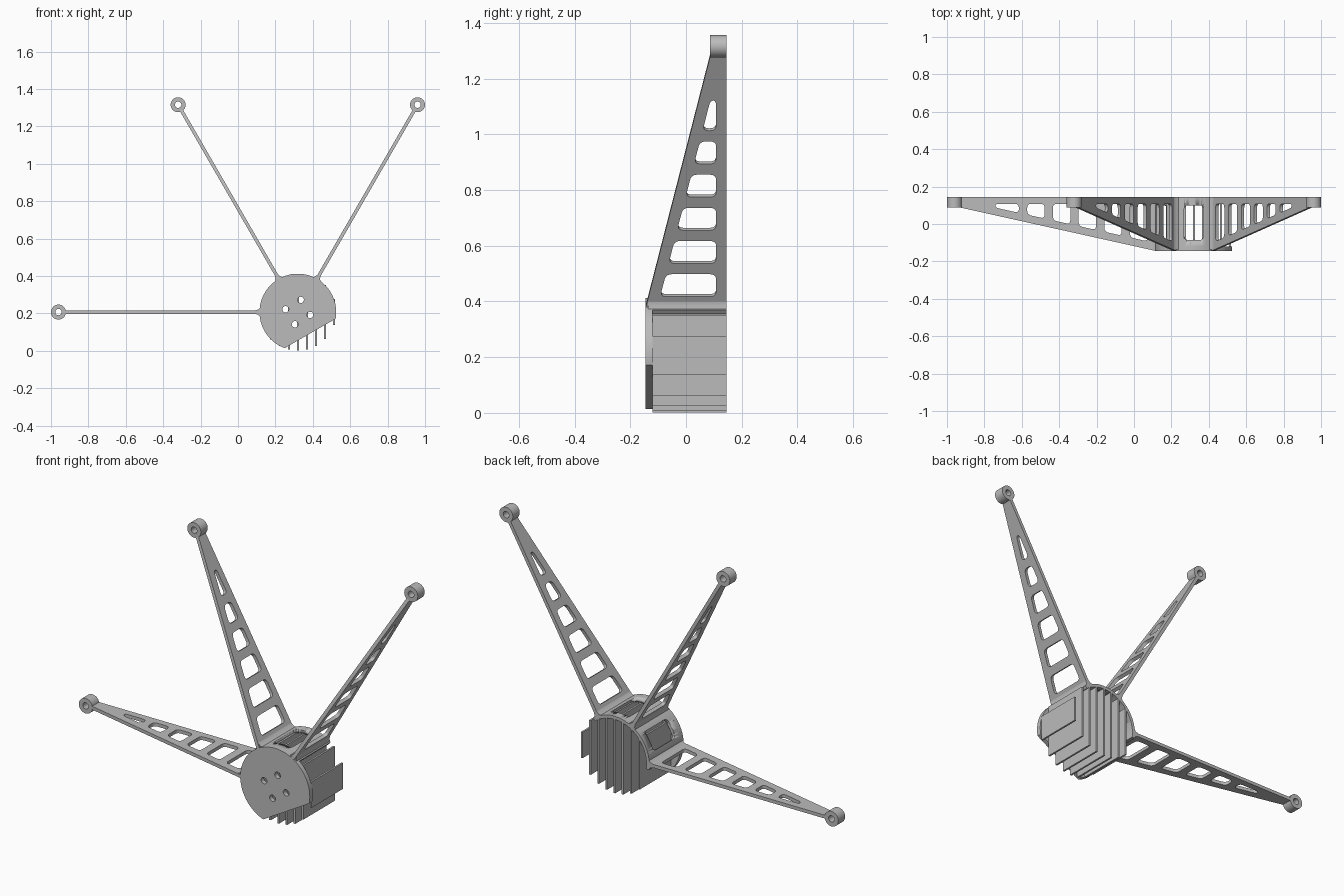
import bpy, bmesh
from math import sin, cos, radians, sqrt
from mathutils import Matrix, Vector

if "Cube" in bpy.data.objects:
    bpy.data.objects.remove(bpy.data.objects["Cube"])

HUB = Vector((0.32, 0, 0.207))
R, INNER = 0.205, 0.188        # hub radius, inside of the collar
FRONT, DISC_BACK, BACK = -0.145, -0.12, 0.145
ARM_ANGLES = (180, 120, 60)
REACH = 1.28                   # hub centre to arm tip

grey = bpy.data.materials.new("light_grey")
grey.use_nodes = True
grey.diffuse_color = (0.5, 0.5, 0.5, 1)
grey.node_tree.nodes["Principled BSDF"].inputs["Base Color"].default_value = (0.5, 0.5, 0.5, 1)


def frame(x_axis, y_axis, origin):
    """Matrix whose local z is the plate's thickness direction."""
    x, y = Vector(x_axis), Vector(y_axis)
    m = Matrix((x, y, x.cross(y))).transposed().to_4x4()
    m.translation = origin
    return m


def facing_front(y):
    return frame((1, 0, 0), (0, 0, 1), HUB + Vector((0, y, 0)))


def arc(cx, cy, r, start, end, n):
    return [(cx + r * cos(radians(start + (end - start) * i / n)),
             cy + r * sin(radians(start + (end - start) * i / n))) for i in range(n + 1)]


def circle(cx, cy, r, n=32):
    return arc(cx, cy, r, 0, 360, n)[:-1]


def rounded(corners, r, steps=5):
    """Polygon with its corners eased by short quadratic curves."""
    pts = []
    for i, c in enumerate(corners):
        c = Vector(c)
        a, b = Vector(corners[i - 1]), Vector(corners[(i + 1) % len(corners)])
        p = c + (a - c).normalized() * min(r, (a - c).length * 0.48)
        q = c + (b - c).normalized() * min(r, (b - c).length * 0.48)
        for k in range(steps + 1):
            t = k / steps
            pts.append(tuple(p * (1 - t) ** 2 + c * 2 * t * (1 - t) + q * t * t))
    return pts


def plate(name, loops, thickness, matrix):
    """Filled outline with holes, extruded evenly to both sides."""
    curve = bpy.data.curves.new(name, "CURVE")
    curve.dimensions, curve.fill_mode = "2D", "BOTH"
    curve.extrude = thickness / 2
    for loop in loops:
        s = curve.splines.new("POLY")
        s.points.add(len(loop) - 1)
        for p, (x, y) in zip(s.points, loop):
            p.co = (x, y, 0, 1)
        s.use_cyclic_u = True
    temp = bpy.data.objects.new(name + "_outline", curve)
    bpy.context.collection.objects.link(temp)
    deps = bpy.context.evaluated_depsgraph_get()
    mesh = bpy.data.meshes.new_from_object(temp.evaluated_get(deps))
    bpy.data.objects.remove(temp)
    bm = bmesh.new()
    bm.from_mesh(mesh)
    bmesh.ops.remove_doubles(bm, verts=bm.verts, dist=1e-5)
    bmesh.ops.transform(bm, matrix=matrix, verts=bm.verts)
    bmesh.ops.recalc_face_normals(bm, faces=bm.faces)
    bm.to_mesh(mesh)
    bm.free()
    mesh.materials.clear()
    mesh.materials.append(grey)
    obj = bpy.data.objects.new(name, mesh)
    bpy.context.collection.objects.link(obj)
    return obj


parts = []

# Front disc: a flat cut on its lower right, four screw holes
holes = [circle(0.067 * cos(radians(a)), 0.067 * sin(radians(a)), 0.017, 24)
         for a in (77, 167, 257, 347)]
parts.append(plate("front_disc", [arc(0, 0, R, -10, 250, 80)] + holes,
                   DISC_BACK - FRONT, facing_front((FRONT + DISC_BACK) / 2)))

# Collar behind the disc, with a rounded window between each pair of arms
depth = BACK - DISC_BACK
collar = plate("collar", [arc(0, 0, R, 52, 188, 56) + arc(0, 0, INNER, 188, 52, 56)],
               depth, facing_front((BACK + DISC_BACK) / 2))
for a in (90, 150):
    c, s = cos(radians(a)), sin(radians(a))
    cutter = plate("window_cutter", [rounded([(-0.052, -0.085), (0.052, -0.085),
                                              (0.052, 0.1), (-0.052, 0.1)], 0.022)],
                   0.1, frame((s, 0, -c), (0, 1, 0), HUB + Vector((c, 0, s)) * R))
    cutter.hide_render = True
    cutter.hide_viewport = True
    mod = collar.modifiers.new("window", "BOOLEAN")
    mod.operation, mod.solver, mod.object = "DIFFERENCE", "EXACT", cutter
parts.append(collar)


# Arms: tapered plates with six slanted openings, a flared foot and a tip ring
def slope(r):
    return -0.14 + 0.2214 * (r - 0.219)


openings = []
for i in range(6):
    r0 = 0.248 + 0.1375 * i
    r1 = r0 + (0.125 if i == 5 else 0.093)
    openings.append(rounded([(r0, slope(r0) + 0.041), (r1, slope(r1) + 0.041),
                             (r1, 0.108), (r0, 0.108)], 0.022))
outline = [(0.196, FRONT), (0.2, FRONT), (1.245, slope(1.245)), (1.245, BACK), (0.196, BACK)]
foot = [(0.195, -0.026), (0.204, -0.022), (0.212, -0.014), (0.228, -0.009),
        (0.228, 0.009), (0.212, 0.014), (0.204, 0.022), (0.195, 0.026)]

for name, a in zip(("right_arm", "upper_right_arm", "upper_left_arm"), ARM_ANGLES):
    c, s = cos(radians(a)), sin(radians(a))
    out = Vector((c, 0, s))
    parts.append(plate(name, [outline] + openings, 0.018, frame(out, (0, 1, 0), HUB)))
    turned = [(x * c - y * s, x * s + y * c) for x, y in foot]
    parts.append(plate(name + "_foot", [turned], BACK - FRONT - 0.008, facing_front(0.004)))
    tip = (REACH * c, REACH * s)
    parts.append(plate(name + "_tip_ring", [circle(*tip, 0.04, 40), circle(*tip, 0.017, 24)],
                       0.058, facing_front(BACK - 0.029)))

# Cooling fins: upright plates trimmed to the hub circle and to the collar
for i in range(8):
    dx = -0.143 + 0.048 * i
    low = sqrt(R * R - dx * dx)
    top = low if dx > 0.12 else sqrt(INNER * INNER - dx * dx) + 0.002
    parts.append(plate("cooling_fin", [[(dx - 0.005, -low), (dx + 0.005, -low),
                                        (dx + 0.005, top), (dx - 0.005, top)]],
                       depth, facing_front((BACK + DISC_BACK) / 2)))

# Smooth round walls, keep edges sharp
bpy.ops.object.select_all(action="DESELECT")
for p in parts:
    p.select_set(True)
bpy.context.view_layer.objects.active = parts[0]
bpy.ops.object.shade_smooth_by_angle(angle=radians(30))
